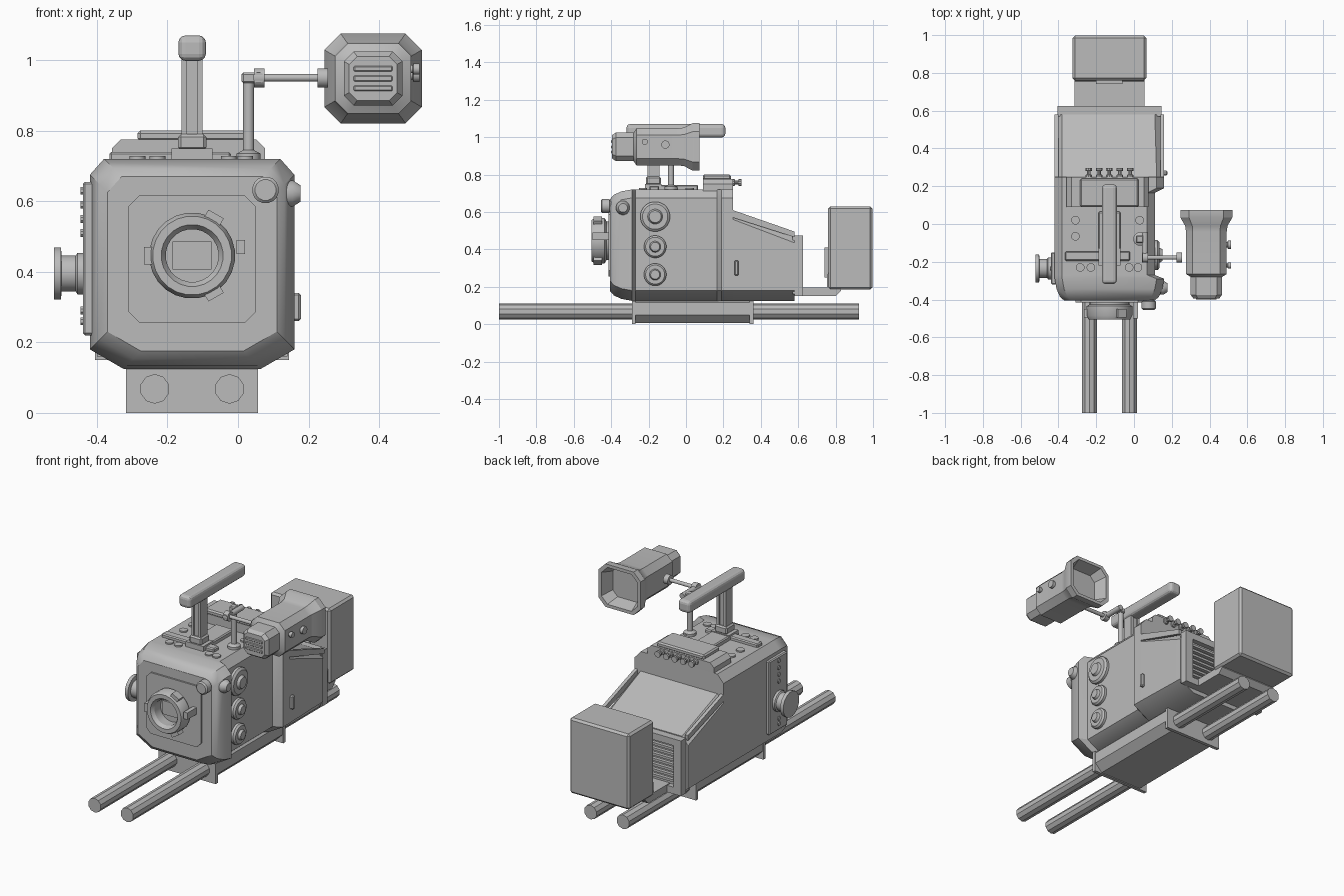
import bpy, bmesh
from math import cos, sin, pi, radians
from mathutils import Matrix, Vector

default_cube = bpy.data.objects.get("Cube")
if default_cube:
    bpy.data.objects.remove(default_cube)

grey = bpy.data.materials.new("mid grey")
grey.use_nodes = True
grey.diffuse_color = (.5, .5, .5, 1)
grey.node_tree.nodes["Principled BSDF"].inputs["Base Color"].default_value = grey.diffuse_color

# Shared directions and the main planes of the camera
LEFT, RIGHT = Vector((1, 0, 0)), Vector((-1, 0, 0))
FRONT, BACK, UP = Vector((0, -1, 0)), Vector((0, 1, 0)), Vector((0, 0, 1))
middle = -.13
half_width = .29
wall_right, wall_left = middle - half_width, middle + half_width
recessed_wall = wall_left - .05
floor, deck = .125, .72
tail_start, tail_end = .25, .58


def finish(name, bm, bevel=0, segments=1):
    bmesh.ops.recalc_face_normals(bm, faces=bm.faces)
    mesh = bpy.data.meshes.new(name)
    bm.to_mesh(mesh)
    bm.free()
    mesh.materials.append(grey)
    part = bpy.data.objects.new(name, mesh)
    bpy.context.collection.objects.link(part)
    if bevel:
        modifier = part.modifiers.new("edge", 'BEVEL')
        modifier.width, modifier.segments = bevel, segments
    else:
        mesh.shade_smooth()
        mesh.set_sharp_from_angle(angle=radians(32))
    return part


def box(name, x, y, z, bevel=0, segments=1):
    """Box spanning a (low, high) pair on each axis."""
    bm = bmesh.new()
    bmesh.ops.create_cube(bm, size=1)
    for vert in bm.verts:
        vert.co = [(low + high) / 2 + (high - low) * c for (low, high), c in zip((x, y, z), vert.co)]
    return finish(name, bm, bevel, segments)


def around(centre, half):
    return centre - half, centre + half


def loft(name, sections):
    """Skin a list of equal-length point rings and cap both ends."""
    bm = bmesh.new()
    rings = [[bm.verts.new(point) for point in section] for section in sections]
    for ring, following in zip(rings, rings[1:]):
        for i in range(len(ring)):
            bm.faces.new((ring[i - 1], ring[i], following[i], following[i - 1]))
    bm.faces.new(rings[0])
    bm.faces.new(rings[-1])
    return finish(name, bm)


def octagon(y, x, z, low, top):
    """Chamfered rectangle; low and top are (across, up) corner cuts."""
    (left, right), (bottom, ceiling) = x, z
    (low_x, low_z), (top_x, top_z) = low, top
    return [(left + low_x, y, bottom), (right - low_x, y, bottom),
            (right, y, bottom + low_z), (right, y, ceiling - top_z),
            (right - top_x, y, ceiling), (left + top_x, y, ceiling),
            (left, y, ceiling - top_z), (left, y, bottom + low_z)]


def prism(name, x, outline):
    return loft(name, [[(side, y, z) for y, z in outline] for side in x])


def lathe(name, centre, axis, profile, sides=16):
    """Turn (radius, distance) pairs around an axis through centre."""
    turn = axis.to_track_quat('Z', 'Y')
    angles = [2 * pi * (i + .5) / sides for i in range(sides)]
    return loft(name, [[Vector(centre) + turn @ Vector((radius * cos(a), radius * sin(a), distance))
                        for a in angles] for radius, distance in profile])


def rod(name, start, axis, length, radius, sides=12):
    return lathe(name, start, axis, [(radius, 0), (radius, length)], sides)


# Main body: rounded nose, recessed control side, sloping tail
low_cut, top_cut = (.095, .055), (.04, .045)


def body_ring(y, left=wall_left, inset=0, ceiling=deck):
    return octagon(y, (wall_right + inset, left - inset), (floor + inset, ceiling - inset), low_cut, top_cut)


nose = [body_ring(y, inset=inset) for y, inset in ((-.405, .05), (-.385, .028), (-.345, .01), (-.29, 0))]
waist = [body_ring(y, recessed_wall) for y in (-.27, .165)]
hips = [body_ring(y) for y in (.19, tail_start)]
tail = [body_ring(tail_start + .001, ceiling=.605), body_ring(tail_end, wall_left - .01, ceiling=.48)]
loft("body", nose + waist + hips + tail)
for x in (wall_right, wall_left - .02):
    prism("tail_rail", (x, x + .02), [(tail_start, .57), (tail_end, .465), (tail_end, .495), (tail_start, .61)])

# Vented rear frame
frame, frame_depth = .27, (tail_end, .625)
box("rear_panel", around(middle, frame), (tail_end - .01, .595), (.16, .47))
for side in (-1, 1):
    box("rear_post", around(middle + side * (frame - .02), .025), frame_depth, (.15, .475))
for z in (.17, .455):
    box("rear_bar", around(middle, frame), frame_depth, around(z, .02))
for i in range(7):
    box("vent_slat", around(middle, .23), (tail_end, .615), around(.22 + i * .031, .007))

# Battery and its bracket
prism("battery_bracket", around(middle, .185), [(.6, .15), (.8, .15), (.83, .18), (.83, .32),
                                                (.775, .32), (.755, .26), (.755, .195), (.6, .195)])
box("battery_plate", around(middle, .07), (.74, .78), (.25, .41))
box("battery", around(middle, .195), (.76, .997), (.185, .63), bevel=.012)

# Rod support and rods
for y in (-.28, .35):
    box("support_end", around(middle, .187), around(y, .01), (0, floor))
loft("support_block", [octagon(y, around(middle, .183), (.005, floor), (.045, .045), (.01, .01))
                       for y in (-.28, .35)])
for side in (-1, 1):
    rod("support_rod", (middle + side * .106, -1, .068), BACK, 1.925, .042, sides=10)

# Lens mount with nested steps, locking tabs and sensor
lens_z = .446
panel_cut = (.03, .03)
loft("lens_panel", [octagon(y, around(middle, .18), around(lens_z - .01, .18), panel_cut, panel_cut)
                    for y in (-.39, -.415)])
lathe("lens_mount", (middle, -.39, lens_z), FRONT,
      [(.105, 0), (.105, .035), (.122, .045), (.122, .095), (.112, .115), (.088, .115), (.075, .095), (.075, .04)],
      sides=24)
box("sensor", around(middle, .055), (-.438, -.42), around(lens_z, .04))
for angle in (60, 180, 300):
    tab = box("mount_tab", (.1, .136), (-.495, -.45), around(0, .025))
    tab.data.transform(Matrix.Translation((middle, 0, lens_z)) @ Matrix.Rotation(radians(-angle), 4, 'Y'))
box("mount_release", around(.008, .012), (-.5, -.41), around(.47, .02))

# Front and corner knobs
lathe("front_knob", (.078, -.38, .632), FRONT, [(.028, 0), (.028, .025), (.038, .03), (.038, .068), (.03, .075)])
lathe("corner_knob", (.12, -.337, .622), LEFT, [(.038, 0), (.038, .035), (.024, .057)])

# Control dials and latch on the left wall
for z, size in ((.575, .08), (.414, .06), (.265, .06)):
    steps = [(1, 0), (1, .025), (.85, .035), (.5, .035), (.4, .05)]
    lathe("side_dial", (recessed_wall - .01, -.165, z), LEFT, [(size * r, d) for r, d in steps], sides=24)
box("side_latch", (.14, .178), around(.27, .012), around(.3, .04), bevel=.006)

# Right wall panel with round connector and buttons
panel_y = -.235
box("right_panel", around(wall_right, .02), around(panel_y, .085), (.22, .655), bevel=.006)
lathe("right_connector", (wall_right - .01, panel_y, .395), RIGHT,
      [(.06, 0), (.06, .025), (.052, .03), (.052, .07), (.075, .072), (.075, .092)])
for z in (.26, .29, .51, .55, .59, .63):
    rod("panel_button", (wall_right, panel_y, z), RIGHT, .026, .012, sides=8)

# Top deck: raised rear block with connectors, crossbar and buttons
loft("top_block", [octagon(y, around(middle - .01, .217), (deck - .01, .775), (0, .01), (.025, .025))
                   for y in (.09, tail_start)])
box("top_block_lid", around(middle, .155), (.09, .24), (.77, .8), bevel=.008)
for i in range(-2, 3):
    lathe("rear_connector", (middle + i * .055, .24, .757), BACK,
          [(.018, 0), (.018, .02), (.01, .022), (.01, .04), (.018, .042), (.018, .056)], sides=10)
box("top_crossbar", (-.365, -.02), around(-.17, .025), (deck - .01, .74), bevel=.006)
box("top_plate", around(middle, .058), (-.14, .065), (deck - .01, .745), bevel=.006)
rear_buttons = [(x, y) for x in (-.31, .03) for y in (.02, -.065)]
front_buttons = [(x, -.23) for x in (-.285, -.228, -.026, .021)]
for x, y in rear_buttons + front_buttons:
    rod("top_button", (x, y, deck - .01), UP, .018, .023)

# Carrying handle
post_y = -.175
box("handle_foot", around(middle, .058), around(post_y, .045), (deck, .75))
box("handle_base", around(middle, .04), around(post_y, .04), (.745, .79), bevel=.008)
box("handle_post", around(middle, .018), around(post_y, .025), (.78, 1.01))
for side in (-1, 1):
    box("handle_post_rail", around(middle + side * .022, .008), around(post_y, .032), (.785, 1.01))
box("handle_grip", around(middle, .039), (-.318, .21), (.998, 1.07), bevel=.02, segments=3)

# Viewfinder arm
arm_x, arm_y, arm_z = .03, -.178, .95
lathe("arm_post", (arm_x, -.08, deck), UP, [(.035, 0), (.035, .015), (.016, .025), (.016, .23)], sides=12)
box("arm_elbow", around(arm_x, .02), around(-.08, .02), around(arm_z, .015), bevel=.005)
rod("arm_cross_rod", (.058, -.045, arm_z), FRONT, .16, .016)
rod("arm_rod", (.05, arm_y, arm_z), LEFT, .2, .011)
for x in (.045, .225):
    rod("arm_joint", (x, arm_y, arm_z), LEFT, .03, .028)

# Viewfinder: stepped octagonal barrel ending in a hollow eyecup
finder_x, finder_z = .383, .948


def finder_ring(y, half):
    cut = (half / 3, half / 3)
    return octagon(y, around(finder_x, half), around(finder_z, half * .92), cut, cut)


barrel = [(-.395, .068), (-.375, .083), (-.28, .083), (-.265, .108), (-.04, .108), (-.01, .112)]
eyecup = [(.035, .138), (.073, .138), (.073, .118), (0, .095)]
loft("viewfinder", [finder_ring(y, half) for y, half in barrel + eyecup])
for i in (-1, 0, 1):
    box("finder_front_rib", around(finder_x, .055), (-.4, -.385), around(finder_z + i * .028, .008), bevel=.003)
for y, z, radius in ((-.22, .975, .016), (-.11, .96, .022)):
    lathe("finder_button", (.48, y, z), LEFT, [(radius * .7, 0), (radius * .7, .015), (radius, .017), (radius, .034)])
